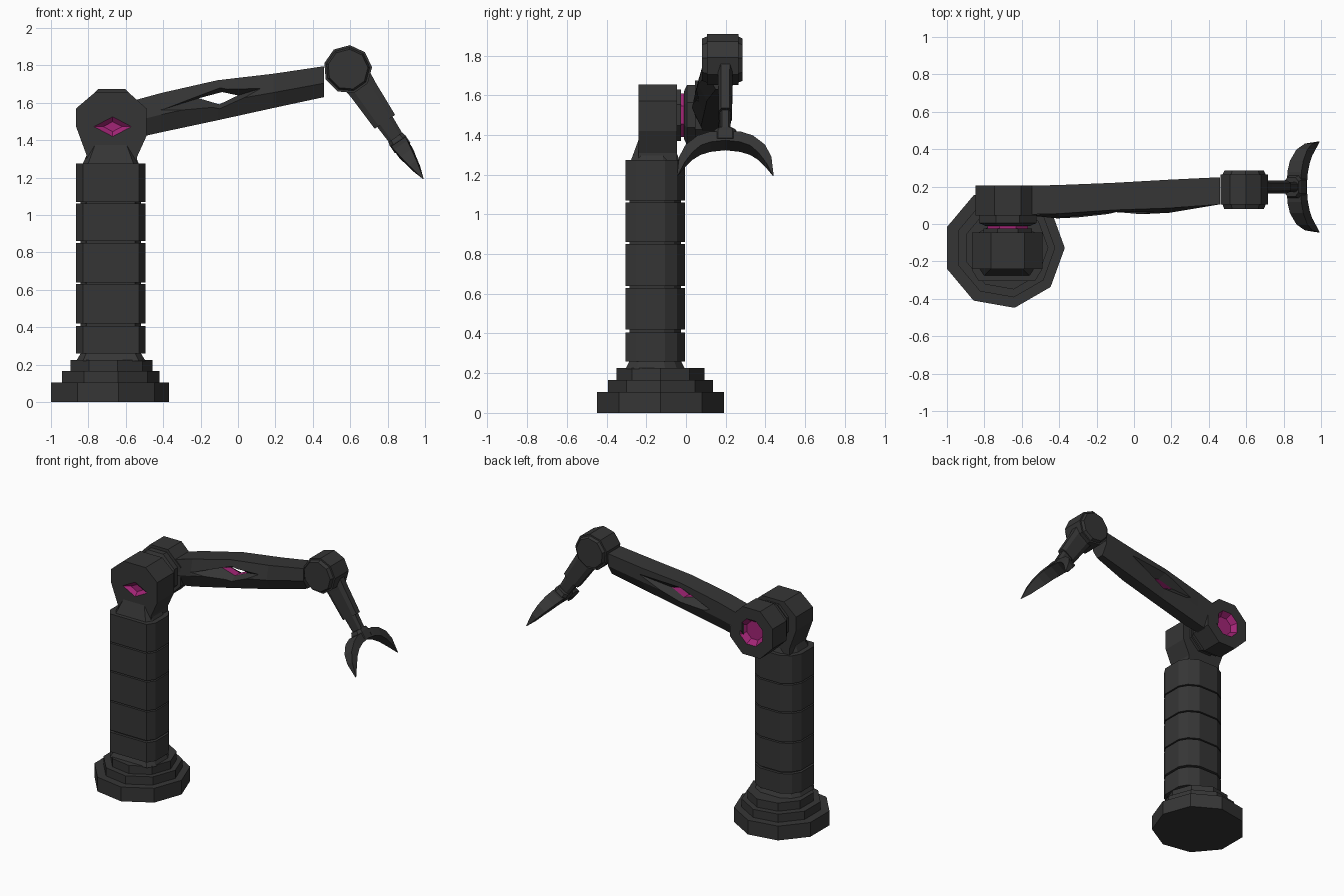
import bpy, bmesh, math
from mathutils import Vector

if "Cube" in bpy.data.objects:
    bpy.data.objects.remove(bpy.data.objects["Cube"])


def material(name, rgb):
    m = bpy.data.materials.new(name)
    m.diffuse_color = (*rgb, 1)
    m.use_nodes = True
    m.node_tree.nodes["Principled BSDF"].inputs["Base Color"].default_value = m.diffuse_color
    return m


GREY = material("dark_grey", (0.036, 0.036, 0.036))
PINK = material("magenta", (0.36, 0.018, 0.18))


def loft(name, rings, pink_bands=(), all_pink=False):
    """Skin equal-sized rings of points; caps on both ends."""
    bm = bmesh.new()
    vs = [[bm.verts.new(p) for p in r] for r in rings]
    n = len(vs[0])
    for k in range(len(vs) - 1):
        for i in range(n):
            j = (i + 1) % n
            f = bm.faces.new((vs[k][i], vs[k][j], vs[k + 1][j], vs[k + 1][i]))
            f.material_index = int(all_pink or k in pink_bands)
    for k, r in ((-1, vs[0]), (len(vs) - 1, vs[-1])):
        f = bm.faces.new(r)
        f.material_index = int(all_pink or k in pink_bands)
    bmesh.ops.recalc_face_normals(bm, faces=bm.faces[:])
    me = bpy.data.meshes.new(name)
    bm.to_mesh(me)
    bm.free()
    me.materials.append(GREY)
    me.materials.append(PINK)
    ob = bpy.data.objects.new(name, me)
    bpy.context.collection.objects.link(ob)
    return ob


def carve(target, cutter):
    mod = target.modifiers.new("cut", 'BOOLEAN')
    mod.operation = 'DIFFERENCE'
    mod.solver = 'EXACT'
    mod.material_mode = 'TRANSFER'
    mod.object = cutter
    bpy.context.view_layer.objects.active = target
    bpy.ops.object.modifier_apply(modifier=mod.name)
    bpy.data.objects.remove(cutter)


def ngon(n, r, start=0.0):
    a = [math.radians(start) + math.tau * i / n for i in range(n)]
    return [(r * math.cos(t), r * math.sin(t)) for t in a]


def flat(pts, z, cx=0, cy=0, s=1):
    return [(cx + x * s, cy + y * s, z) for x, y in pts]


def upright(pts, y, cx=0, cz=0, s=1):
    return [(cx + x * s, y, cz + z * s) for x, z in pts]


# Stepped nine-sided base
for i, (r, z0, z1) in enumerate([(0.325, 0, 0.105), (0.268, 0.1, 0.165), (0.225, 0.16, 0.225)]):
    loft(f"base_step_{i + 1}", [flat(ngon(9, r), z, -0.695 + 0.006 * i, -0.128) for z in (z0, z1)])

# Column: armoured rings around a slimmer core
half = [(0.185, 0.05), (0.185, -0.095), (0.15, -0.15)]
back = [(0.15, 0.11), (0.08, 0.15)]
right = [back[1], back[0]] + half
section = right + [(-x, y) for x, y in reversed(right)]
CX, CY = -0.68, -0.155
loft("column_core", [flat(section, z, CX, CY, s) for z, s in
                     ((0.22, 1.0), (0.26, 0.87), (1.27, 0.87))])
for i, (z0, z1) in enumerate([(0.26, 0.405), (0.42, 0.63), (0.64, 0.85), (0.86, 1.06), (1.07, 1.275)]):
    loft(f"column_ring_{i + 1}", [flat(section, z, CX, CY) for z in (z0, z1)])
loft("neck", [flat(section, z, CX, CY, s) for z, s in ((1.27, 0.82), (1.38, 0.55))])

# Shoulder head with recessed diamond
head_profile = [(-0.765, 1.655), (-0.585, 1.655), (-0.49, 1.57), (-0.49, 1.42), (-0.54, 1.31),
                (-0.54, 1.27), (-0.81, 1.27), (-0.81, 1.32), (-0.865, 1.47), (-0.865, 1.57)]
head = loft("shoulder_head", [upright(head_profile, y) for y in (-0.24, -0.045)])
diamond = [(-0.1, 0), (0, 0.053), (0.1, 0), (0, -0.053)]
carve(head, loft("diamond_cutter", [upright(diamond, y, -0.67, 1.472, s) for y, s in
                                    ((-0.26, 1.0), (-0.24, 1.0), (-0.215, 0.5))], all_pink=True))

# Shoulder axle
HX, HZ = -0.675, 1.5
octo = ngon(8, 1, 22.5)
loft("axle_collar", [upright(octo, y, HX, HZ, 0.14) for y in (-0.05, -0.025)])
loft("axle_glow", [upright(octo, y, HX, HZ, 0.118) for y in (-0.03, 0.0)], all_pink=True)
loft("axle_disc", [upright(octo, y, HX, HZ, s) for y, s in ((-0.01, 0.13), (0.005, 0.165), (0.05, 0.165))])

# Arm hub with a socket on its back
hub = loft("arm_hub", [upright(octo, y, HX, HZ, 0.188) for y in (0.045, 0.205)])
carve(hub, loft("socket_cutter", [upright(octo, y, HX, HZ, s) for y, s in
                                  ((0.24, 0.1), (0.205, 0.1), (0.165, 0.07))], all_pink=True))

# Upper arm: x, top front y, front y, back y, bottom z, top z
arm_rings = []
for x, yt, yf, yb, zb, zt in [(-0.6, 0.05, 0.05, 0.204, 1.40, 1.60),
                              (-0.41, 0.055, 0.03, 0.208, 1.442, 1.652),
                              (-0.11, 0.075, 0.045, 0.22, 1.506, 1.72),
                              (0.19, 0.085, 0.06, 0.237, 1.572, 1.755),
                              (0.46, 0.105, 0.105, 0.25, 1.63, 1.795)]:
    zm = zb + 0.45 * (zt - zb)
    arm_rings.append([(x, yt, zt), (x, yf, zm), (x, yf + 0.045, zb), (x, yb - 0.045, zb),
                      (x, yb, zm), (x, yb, zt)])
arm = loft("upper_arm", arm_rings)

# Slanted window through the arm, flared on both sides
outer = [(-0.35, -0.075), (0, 0.078), (0.35, 0.09), (0.01, -0.078)]
inner = [(-0.105, 0.0), (0.02, 0.033), (0.105, 0.015), (0.005, -0.033)]
carve(arm, loft("window_cutter", [upright(p, y, -0.105, 1.624) for p, y in
                                  ((outer, 0.02), (inner, 0.11), (inner, 0.165), (outer, 0.25))],
                pink_bands=(1,)))

# Elbow drum with chamfered ends
loft("elbow_drum", [upright(ngon(9, 1, 5), y, 0.587, 1.778, s) for y, s in
                    ((0.08, 0.108), (0.105, 0.118), (0.105, 0.13), (0.265, 0.13),
                     (0.265, 0.118), (0.285, 0.108))])

# Forearm frame: across, sideways and along
O, N, D = Vector((0.595, 0.198, 1.78)), Vector((0.83, 0, 0.56)), Vector((0.56, 0, -0.83))


def local(n, y, t):
    return O + N * n + D * t + Vector((0, y, 0))


def box_ring(hn, hy, t):
    c = 0.6
    return [local(a * hn, b * hy, t) for a, b in
            ((-1, -c), (-c, -1), (c, -1), (1, -c), (1, c), (c, 1), (-c, 1), (-1, c))]


loft("forearm", [box_ring(*p) for p in ((0.085, 0.04, 0.05), (0.076, 0.036, 0.14), (0.066, 0.034, 0.34))])
loft("wrist", [box_ring(*p) for p in ((0.05, 0.028, 0.33), (0.042, 0.026, 0.46))])
loft("wrist_block", [box_ring(*p) for p in ((0.045, 0.05, 0.44), (0.05, 0.06, 0.46), (0.05, 0.06, 0.51))])

# Two curved claws: outer y, outer t, inner y, inner t, half width
claw = [(0, 0.465, 0, 0.52, 0.045), (0.08, 0.468, 0.075, 0.53, 0.045),
        (0.14, 0.49, 0.125, 0.55, 0.043), (0.2, 0.54, 0.165, 0.585, 0.035),
        (0.232, 0.605, 0.205, 0.64, 0.024), (0.244, 0.708, 0.24, 0.706, 0.002)]
for side, name in ((-1, "front_claw"), (1, "back_claw")):
    loft(name, [[local(-h, side * yo, to), local(h, side * yo, to),
                 local(h, side * yi, ti), local(-h, side * yi, ti)] for yo, to, yi, ti, h in claw])
